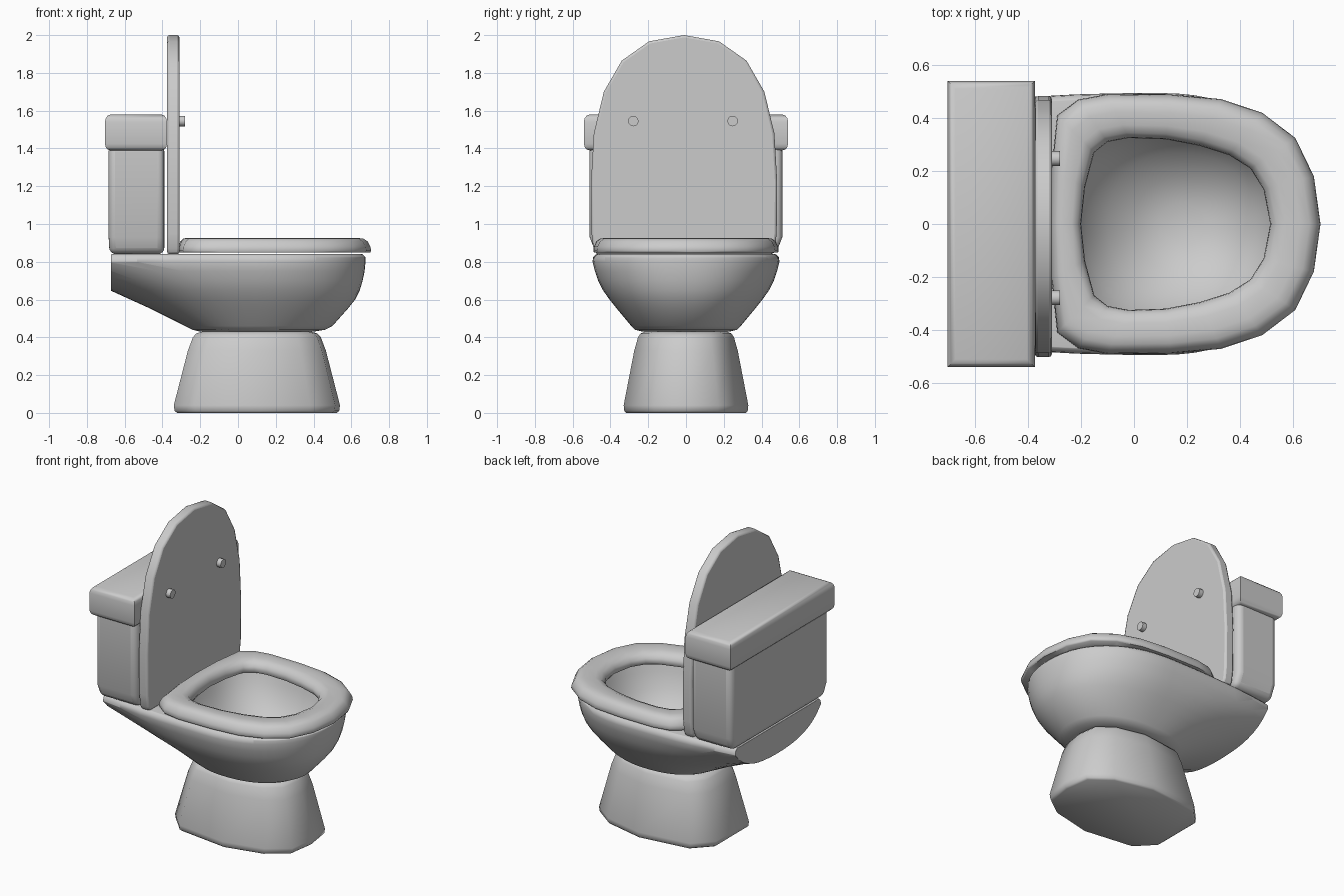
import bpy, bmesh
from math import cos, sin, pi, radians

if "Cube" in bpy.data.objects:
    bpy.data.objects.remove(bpy.data.objects["Cube"])


def make(name, bm, angle=40):
    bmesh.ops.recalc_face_normals(bm, faces=bm.faces)
    me = bpy.data.meshes.new(name)
    bm.to_mesh(me)
    bm.free()
    ob = bpy.data.objects.new(name, me)
    bpy.context.collection.objects.link(ob)
    bpy.ops.object.select_all(action='DESELECT')
    ob.select_set(True)
    bpy.context.view_layer.objects.active = ob
    bpy.ops.object.shade_smooth_by_angle(angle=radians(angle))
    return ob


def loft(name, rings, closed=False, angle=40, cut_x=None):
    """Skin rings of equal point count; optionally slice off all below cut_x."""
    bm = bmesh.new()
    vs = [[bm.verts.new(p) for p in r] for r in rings]
    n = len(vs[0])
    pairs = list(zip(vs, vs[1:])) + ([(vs[-1], vs[0])] if closed else [])
    for a, b in pairs:
        for i in range(n):
            j = (i + 1) % n
            bm.faces.new((a[i], a[j], b[j], b[i]))
    if not closed:
        bm.faces.new(vs[0])
        bm.faces.new(vs[-1])
    if cut_x is not None:
        bmesh.ops.bisect_plane(bm, geom=bm.verts[:] + bm.edges[:] + bm.faces[:],
                               plane_co=(cut_x, 0, 0), plane_no=(-1, 0, 0), clear_outer=True)
        rim = [e for e in bm.edges if e.is_boundary]
        bmesh.ops.contextual_create(bm, geom=rim)
    return make(name, bm, angle)


def mirrored(half):
    """Complete a half outline whose on-axis points have y = 0."""
    return half + [(x, -y) for x, y in reversed(half) if y > 0]


def bevel(ob, width, segments=3):
    m = ob.modifiers.new("bevel", 'BEVEL')
    m.width, m.segments, m.limit_method = width, segments, 'ANGLE'
    m.angle_limit = radians(40)


# pedestal
foot = mirrored([(0.54, 0), (0.515, 0.17), (0.38, 0.27), (0.12, 0.33),
                 (-0.23, 0.285), (-0.34, 0.17)])
loft("pedestal", [[(0.1 + (x - 0.1) * s, y * s, z) for x, y in foot]
                  for z, s in [(0, 0.96), (0.01, 0.99), (0.04, 1), (0.33, 0.83),
                               (0.40, 0.77), (0.42, 0.73), (0.43, 0.66)]], angle=62)


# bowl: egg-shaped rings with the tail sliced flat at the back
def egg(z, back, front, w, cx, e, n=56):
    pts = []
    for i in range(n):
        t = 2 * pi * i / n
        c, s = cos(t), sin(t)
        p = 2.2 if c > 0 else e
        r = (abs(c) ** p + abs(s) ** p) ** (-1 / p)
        x = cx + c * r * (front - cx if c > 0 else cx - back)
        pts.append((x, s * r * w, z))
    return pts


bowl = loft("bowl", [
    egg(0.43, -0.20, 0.40, 0.23, 0.10, 2.3),
    egg(0.44, -0.24, 0.46, 0.27, 0.10, 2.3),
    egg(0.46, -0.28, 0.50, 0.29, 0.10, 2.3),
    egg(0.55, -0.46, 0.58, 0.365, 0.10, 2.3),
    egg(0.60, -0.57, 0.62, 0.405, 0.10, 2.4),
    egg(0.65, -0.68, 0.645, 0.44, 0.10, 2.5),
    egg(0.70, -0.85, 0.66, 0.465, 0.10, 2.5),
    egg(0.75, -1.05, 0.67, 0.482, 0.10, 2.5),
    egg(0.80, -1.30, 0.675, 0.495, 0.10, 2.5),
    egg(0.825, -1.30, 0.675, 0.491, 0.10, 2.5),
    egg(0.84, -1.28, 0.66, 0.475, 0.10, 2.5),
    egg(0.84, -0.25, 0.58, 0.39, 0.14, 2.8),
    egg(0.78, -0.23, 0.56, 0.375, 0.14, 2.7),
    egg(0.68, -0.18, 0.52, 0.34, 0.15, 2.4),
    egg(0.59, -0.10, 0.46, 0.27, 0.16, 2.2),
    egg(0.52, 0.0, 0.37, 0.18, 0.18, 2.1),
    egg(0.48, 0.10, 0.27, 0.08, 0.18, 2.0)], angle=45, cut_x=-0.672)
bevel(bowl, 0.008, 2)

# seat ring
outer = mirrored([(0.705, 0), (0.68, 0.18), (0.61, 0.325), (0.485, 0.42), (0.33, 0.472),
                  (0.14, 0.489), (-0.1, 0.491), (-0.21, 0.47), (-0.29, 0.41),
                  (-0.312, 0.2), (-0.317, 0)])
inner = mirrored([(0.515, 0), (0.49, 0.13), (0.44, 0.21), (0.36, 0.26), (0.25, 0.295),
                  (0.12, 0.32), (-0.02, 0.325), (-0.1, 0.31), (-0.15, 0.27),
                  (-0.185, 0.14), (-0.2, 0)])
section = [(0.97, 0.848), (1, 0.858), (0.98, 0.88), (0.9, 0.908), (0.78, 0.923),
           (0.6, 0.926), (0.3, 0.925), (0.12, 0.912), (0.02, 0.888), (0, 0.865), (0.05, 0.848)]
loft("seat", [[(a + (c - a) * f, b + (d - b) * f, z)
               for (a, b), (c, d) in zip(inner, outer)] for f, z in section],
     closed=True, angle=60)

# raised lid
half = [(2.0, 0), (1.967, 0.185), (1.865, 0.33), (1.70, 0.425), (1.48, 0.478),
        (1.22, 0.493), (0.95, 0.49), (0.87, 0.48), (0.84, 0.465)]
lid = loft("lid", [[(x, y - 0.01, z) for z, y in mirrored(half)] for x in (-0.375, -0.31)])
bevel(lid, 0.012, 2)

# bumpers on the lid
for side in (-1, 1):
    loft("lid_bumper", [[(x, -0.016 + side * 0.263 + 0.028 * cos(i * pi / 6),
                          1.545 + 0.028 * sin(i * pi / 6)) for i in range(12)]
                        for x in (-0.32, -0.28)])


# tank and its cover
def rect(x0, x1, w, z):
    return [(x0, -w, z), (x1, -w, z), (x1, w, z), (x0, w, z)]


tank = loft("tank", [rect(-0.68, -0.39, 0.475, 0.84), rect(-0.685, -0.39, 0.51, 0.93),
                     rect(-0.685, -0.39, 0.51, 1.42)])
bevel(tank, 0.035, 4)
loft("tank_cover", [rect(-0.705 + d, -0.375 - d, 0.541 - d, z)
                    for z, d in [(1.39, 0.03), (1.394, 0.016), (1.405, 0.006), (1.425, 0),
                                 (1.54, 0), (1.56, 0.005), (1.573, 0.014), (1.58, 0.03)]],
     angle=50)
